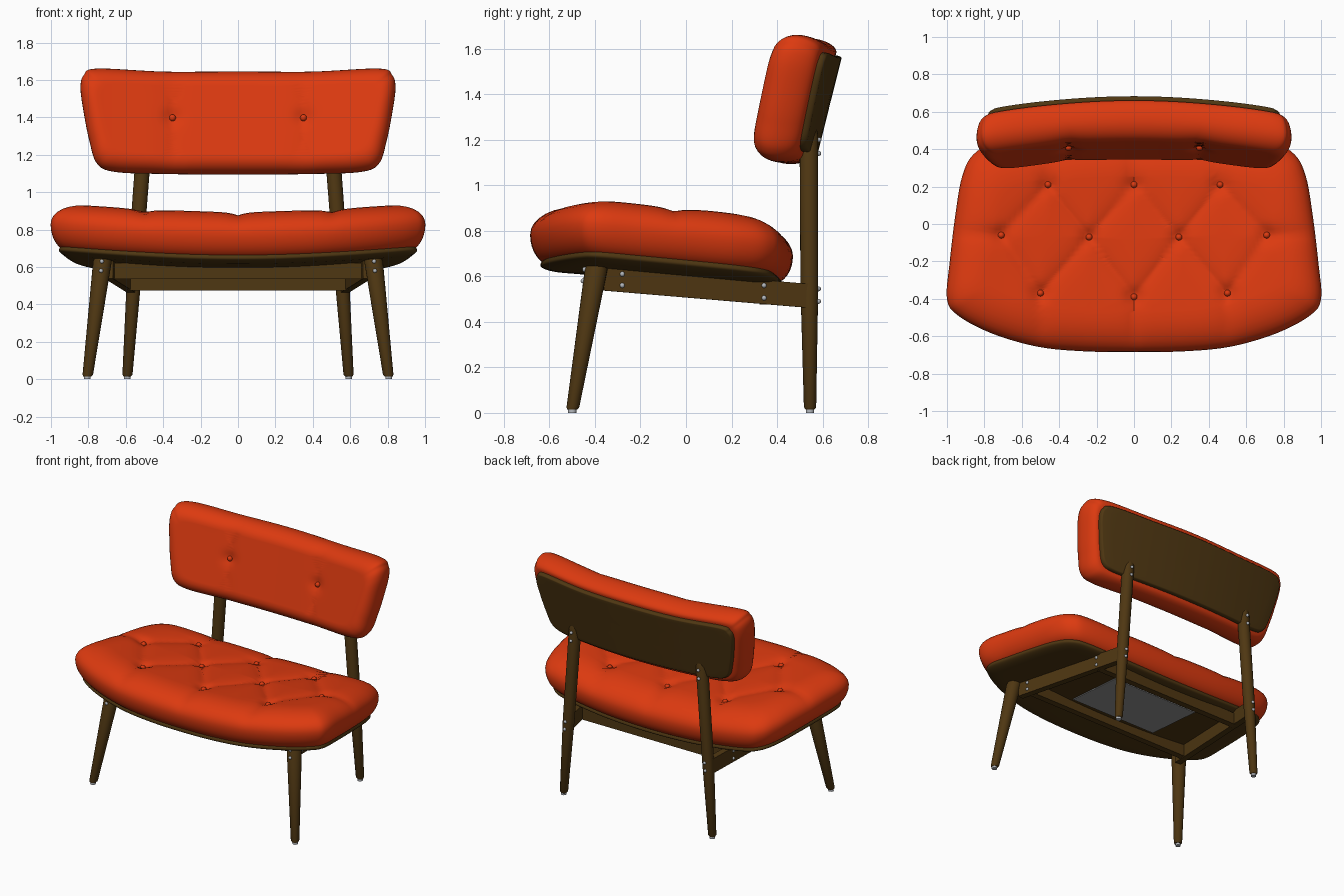
import bpy, bmesh, math
from mathutils import Vector, Matrix

cube = bpy.data.objects.get("Cube")
if cube:
    bpy.data.objects.remove(cube, do_unlink=True)


def material(name, rgb, rough=0.6):
    m = bpy.data.materials.new(name)
    m.use_nodes = True
    col = (*rgb, 1.0)
    m.diffuse_color = col
    bsdf = m.node_tree.nodes["Principled BSDF"]
    bsdf.inputs["Base Color"].default_value = col
    bsdf.inputs["Roughness"].default_value = rough
    return m


FABRIC = material("orange_red_fabric", (0.72, 0.042, 0.005))
WOOD = material("dark_brown_wood", (0.078, 0.038, 0.006))
METAL = material("light_grey_metal", (0.45, 0.47, 0.5))
LINING = material("grey_lining", (0.3, 0.3, 0.3))
parts = []


def finish(name, bm, mat):
    bmesh.ops.recalc_face_normals(bm, faces=bm.faces)
    me = bpy.data.meshes.new(name)
    bm.to_mesh(me)
    bm.free()
    me.materials.append(mat)
    ob = bpy.data.objects.new(name, me)
    bpy.context.collection.objects.link(ob)
    parts.append(ob)


def loft(bm, rings):
    """Skin a list of closed rings and cap both ends."""
    rows = [[bm.verts.new(p) for p in r] for r in rings]
    n = len(rows[0])
    for a, b in zip(rows, rows[1:]):
        for i in range(n):
            j = (i + 1) % n
            bm.faces.new((a[i], a[j], b[j], b[i]))
    bm.faces.new(rows[0][::-1])
    bm.faces.new(rows[-1])


def closed_curve(half, steps=8):
    """Mirror a half outline in x and smooth it into a closed curve."""
    pts = [Vector(p) for p in half] + [Vector((-x, y)) for x, y in half[-2:0:-1]]
    n, out = len(pts), []
    for i in range(n):
        a, b, c, d = (pts[(i + k) % n] for k in (-1, 0, 1, 2))
        for s in range(steps):
            t = s / steps
            out.append(0.5 * (2 * b + (c - a) * t + (2 * a - 5 * b + 4 * c - d) * t * t
                              + (3 * b - a - 3 * c + d) * t ** 3))
    return out


def pad(name, half, place, mat, t0, t1, inset, r_back, r_front, dent=None):
    """Rounded slab: outline rings run from the back face round to the front face."""
    curve = closed_curve(half)
    low, high = min(p.y for p in curve), max(p.y for p in curve)
    cy, hy, hx = (low + high) / 2, (high - low) / 2, max(p.x for p in curve)
    levels = [(inset + r_back, t0, k / 10) for k in range(1, 10)]
    for i in range(17):
        a = math.pi * (i / 16 - 0.5)
        r = r_back if a < 0 else r_front
        levels.append((inset + r * (1 - math.cos(a)), t0 + (t1 - t0) * (1 + math.sin(a)) / 2, 1))
    levels += [(inset + r_front, t1, k / 36) for k in range(35, 0, -1)]
    rings = []
    for d, t, k in levels:
        ring = []
        for p in curve:
            x, y = p.x * (1 - d / hx) * k, cy + (p.y - cy) * (1 - d / hy) * k
            sink = dent(x, y) * max(0, t / t1) ** 3 if dent else 0
            ring.append(place(x, y, t - sink))
        rings.append(ring)
    bm = bmesh.new()
    loft(bm, rings)
    finish(name, bm, mat)


def rod(name, stations, mat, sides=20):
    """Round tapered bar through (x, y, z, radius) stations."""
    bm = bmesh.new()
    loft(bm, [[(x + r * math.cos(2 * math.pi * i / sides), y + r * math.sin(2 * math.pi * i / sides), z)
               for i in range(sides)] for x, y, z, r in stations])
    finish(name, bm, mat)


def beam(name, p, q, thick, height, mat=WOOD):
    """Rectangular bar from p to q with its height kept upright."""
    p, q = Vector(p), Vector(q)
    along = (q - p).normalized()
    side = along.cross(Vector((0, 0, 1))).normalized()
    up = side.cross(along)
    m = Matrix((along * (q - p).length, side * thick, up * height)).transposed().to_4x4()
    bm = bmesh.new()
    bmesh.ops.create_cube(bm, size=1, matrix=Matrix.Translation((p + q) / 2) @ m)
    finish(name, bm, mat)


def studs(name, points, radius, mat):
    bm = bmesh.new()
    for p in points:
        bmesh.ops.create_uvsphere(bm, u_segments=12, v_segments=8, radius=radius,
                                  matrix=Matrix.Translation(p))
    finish(name, bm, mat)


def mirrored(points):
    return [(s * x, y, z) for x, y, z in points for s in (1, -1)]


def seg_dist(p, a, b):
    ab = b - a
    t = max(0, min(1, (p - a).dot(ab) / ab.length_squared))
    return (p - a - ab * t).length


def tufting(buttons, seams, depth, width):
    spots = [Vector(b) for b in buttons]
    lines = [(Vector(a), Vector(b)) for a, b in seams]

    def dent(x, y):
        p = Vector((abs(x), y))
        line = min(seg_dist(p, a, b) for a, b in lines)
        spot = min((p - s).length for s in spots)
        return depth * (math.exp(-line / width) + math.exp(-(spot / 0.045) ** 2))
    return dent


# Seat: dished across, sloping down to the rear
def on_seat(x, y, t):
    return (x, y, 0.60 + 0.07 * x * x - 0.08 * y + t)


seat_outline = [(0, -.685), (.28, -.68), (.52, -.655), (.76, -.585), (.94, -.49), (1, -.4),
                (.985, -.2), (.955, .05), (.92, .25), (.86, .37), (.74, .425), (.4, .46), (0, .47)]
A, B, C, D, E, F = (0, .21), (.46, .21), (.24, -.07), (.71, -.06), (0, -.39), (.5, -.37)
seat_seams = [(A, C), (B, C), (B, D), (C, E), (C, F), (D, F), (D, (1, -.04)),
              (F, (.5, -.7)), (E, (0, -.7)), (A, (0, .5)), (B, (.43, .5))]
seat_tufts = tufting((A, B, C, D, E, F), seat_seams, 0.02, 0.05)
pad("seat_cushion", seat_outline, on_seat, FABRIC, 0, 0.257, 0, 0.09, 0.21, seat_tufts)
pad("seat_pan", seat_outline, on_seat, WOOD, -0.028, 0.02, 0.045, 0.1, 0.02)
studs("seat_buttons", {on_seat(s * x, y, 0.222) for x, y in (A, B, C, D, E, F) for s in (1, -1)},
      0.018, FABRIC)
beam("underside_lining", (0, -.22, .587), (0, .22, .552), 0.7, 0.008, LINING)


# Backrest: curved in plan and reclined
def on_back(x, w, t):
    return (x, 0.605 + 0.25 * w - 0.12 * x * x - t, 1.36 + w + 0.15 * t)


back_outline = [(0, -.28), (.4, -.276), (.66, -.265), (.755, -.22), (.795, -.1), (.825, .05),
                (.842, .18), (.825, .25), (.755, .284), (.4, .268), (0, .268)]
back_tufts = tufting([(.35, .01)], [((.35, -.3), (.35, .3))], 0.016, 0.07)
pad("back_cushion", back_outline, on_back, FABRIC, 0, 0.21, 0, 0.05, 0.09, back_tufts)
pad("back_panel", back_outline, on_back, WOOD, -0.028, 0.02, 0.06, 0.012, 0.01)
studs("back_buttons", [on_back(s * .35, .01, .184) for s in (1, -1)], 0.018, FABRIC)

# Legs, feet and side rails
for s, side in ((1, "left"), (-1, "right")):
    rod("front_leg_" + side, [(s * .805, -.5, .015, .022), (s * .803, -.497, .025, .028),
                              (s * .725, -.395, .63, .05), (s * .722, -.392, .65, .045)], WOOD)
    rod("back_leg_" + side, [(s * .592, .545, .015, .02), (s * .591, .545, .025, .027),
                             (s * .555, .542, .55, .039), (s * .505, .54, 1.22, .041),
                             (s * .502, .54, 1.25, .034), (s * .501, .54, 1.262, .018)], WOOD)
    rod("front_foot_" + side, [(s * .806, -.5, 0, .018), (s * .805, -.5, .02, .018)], METAL)
    rod("back_foot_" + side, [(s * .592, .545, 0, .018), (s * .592, .545, .02, .018)], METAL)
    beam("side_rail_" + side, (s * .69, -.36, .59), (s * .57, .53, .515), 0.045, 0.105)

# Cross rails
beam("front_rail", (-.67, -.28, .578), (.67, -.28, .578), 0.045, 0.085)
beam("back_rail", (-.59, .345, .518), (.59, .345, .518), 0.045, 0.085)

# Screw heads on legs and rails
studs("screws", mirrored([(.732, -.452, .58), (.728, -.445, .63), (.702, -.28, .56), (.702, -.28, .61),
                          (.618, .343, .505), (.618, .343, .56), (.56, .582, .49), (.555, .582, .545),
                          (.51, .583, 1.14), (.506, .584, 1.2)]), 0.011, METAL)

for ob in bpy.context.selected_objects:
    ob.select_set(False)
for ob in parts:
    ob.select_set(True)
bpy.context.view_layer.objects.active = parts[0]
bpy.ops.object.shade_smooth_by_angle(angle=math.radians(35))
